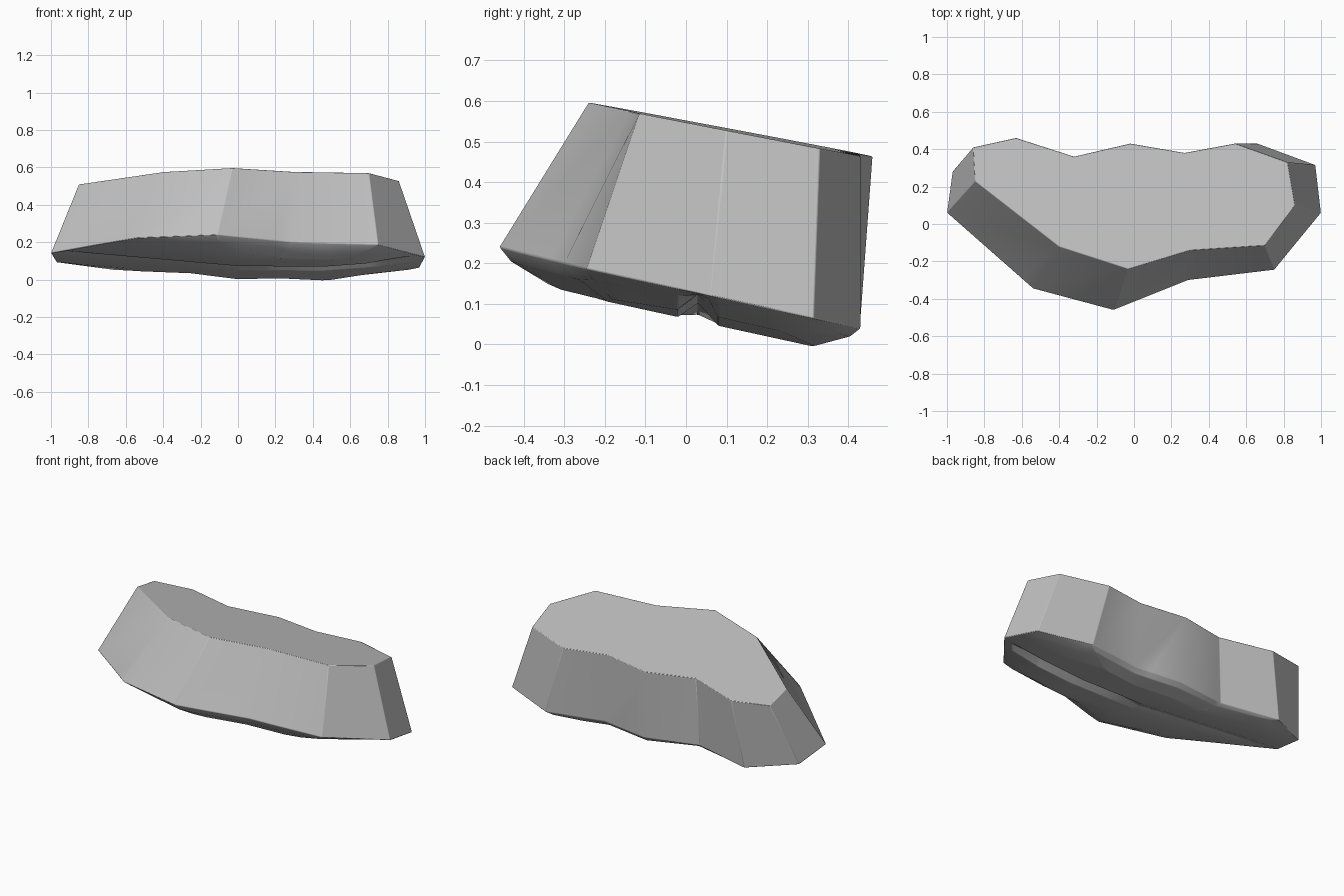
import bpy, bmesh, math
from mathutils import Vector

cube = bpy.data.objects.get("Cube")
if cube:
    bpy.data.objects.remove(cube, do_unlink=True)

stone = bpy.data.materials.new("stone_grey")
stone.use_nodes = True
GREY = (0.53, 0.53, 0.53, 1)
stone.diffuse_color = GREY
stone.node_tree.nodes["Principled BSDF"].inputs["Base Color"].default_value = GREY
stone.node_tree.nodes["Principled BSDF"].inputs["Roughness"].default_value = 0.9

# Outlines of the tilted top and of the wider foot, corner for corner
TOP = [(-.86, .41), (-.85, .23), (-.40, -.12), (-.03, -.24), (.30, -.14), (.70, -.115),
       (.86, .10), (.82, .33), (.54, .43), (.27, .38), (-.02, .43), (-.32, .36), (-.63, .46)]
FOOT = [(-.97, .28), (-1, .06), (-.54, -.345), (-.11, -.46), (.29, -.30), (.75, -.245),
        (1, .06), (.97, .315), (.66, .43), (.30, .37), (0, .41), (-.34, .35), (-.70, .43)]


def top_plane(x, y):
    return .55 - .193 * y - .004 * x


def foot_plane(x, y):
    return .146 - .218 * y - .01 * x


def ring(bm, outline, plane, drop=0.0, scale=1.0):
    """Closed loop of vertices on a tilted plane, lowered by drop."""
    return [bm.verts.new((x * scale, y * scale, plane(x * scale, y * scale) - drop))
            for x, y in outline]


def swelling(x):
    """The underside swells most in the middle and flattens out at both ends."""
    if x < 0:
        return max(.25, 1 + x)
    return 1 - .6 * max(0, x - .45) / .55


bm = bmesh.new()
rings = [ring(bm, TOP, top_plane), ring(bm, FOOT, foot_plane, .008),
         ring(bm, FOOT, foot_plane, .04, .94), ring(bm, FOOT, foot_plane, .078, .74)]

# Side walls, then the underside
under = []
for level, (upper, lower) in enumerate(zip(rings, rings[1:])):
    n = len(upper)
    for i in range(n):
        j = (i + 1) % n
        face = bm.faces.new((upper[i], lower[i], lower[j], upper[j]))
        if level > 0:
            under.append(face)
bm.faces.new(rings[0])
under.append(bm.faces.new(rings[-1][::-1]))

# Cut the underside into a coarse grid, finer along the groove
cuts = [((0, y, 0), (0, 1, 0)) for y in (-.15, -.02, .03, .08, .2)]
cuts += [((x, 0, 0), (1, 0, 0)) for x in (-.6, -.3, 0, .2, .45, .7)]
for co, normal in cuts:
    geom = set(under)
    for f in under:
        geom.update(f.edges, f.verts)
    result = bmesh.ops.bisect_plane(bm, geom=list(geom), plane_co=Vector(co),
                                    plane_no=Vector(normal), dist=1e-5)
    under = [g for g in result["geom"] if isinstance(g, bmesh.types.BMFace)]

# Shape the swelling; a groove, deeper on the model's left, parts two lobes
under_set = set(under)
for v in {v for f in under for v in f.verts}:
    level = foot_plane(v.co.x, v.co.y)
    drop = (level - v.co.z) * swelling(v.co.x)
    if under_set.issuperset(v.link_faces):
        groove = max(0, 1 - abs(v.co.y - .03) / .05)
        drop -= groove * (.045 if .1 < v.co.x < .75 else .012)
    v.co.z = level - drop

bmesh.ops.recalc_face_normals(bm, faces=bm.faces[:])
mesh = bpy.data.meshes.new("rock_slab")
bm.to_mesh(mesh)
bm.free()
mesh.materials.append(stone)
rock = bpy.data.objects.new("rock_slab", mesh)
bpy.context.collection.objects.link(rock)

# Softly worn corners
bevel = rock.modifiers.new("worn_edges", "BEVEL")
bevel.width = .006
bevel.segments = 2
bevel.limit_method = "ANGLE"
bevel.angle_limit = math.radians(25)

bpy.context.view_layer.objects.active = rock
rock.select_set(True)
bpy.ops.object.shade_smooth_by_angle(angle=math.radians(25))
